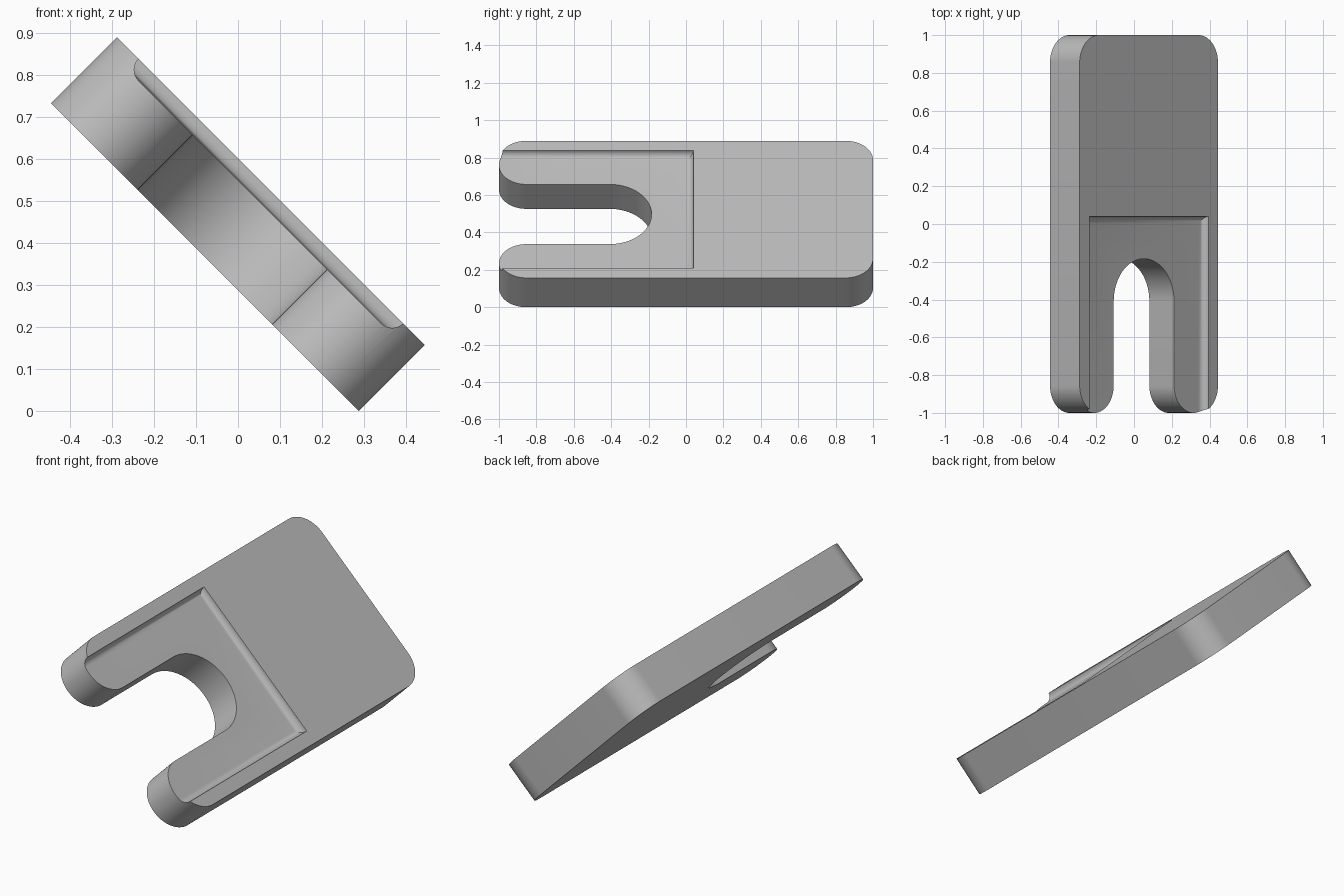
import bpy, bmesh
from math import pi, sin, cos, radians
from mathutils import Matrix

cube = bpy.data.objects.get("Cube")
if cube:
    bpy.data.objects.remove(cube, do_unlink=True)

HALF_W, HALF_L, HALF_T = 0.518, 1.0, 0.111
SLOT_R, SLOT_Y = 0.226, -0.41          # slot half width and arc centre
CORNER = (HALF_W - SLOT_R) / 2         # prong tips are fully rounded
RECESS_W, RECESS_Y, DEPTH = 0.445, 0.04, 0.037

grey = bpy.data.materials.new("plain grey")
grey.use_nodes = True
colour = (0.5, 0.5, 0.5, 1)
grey.diffuse_color = colour
grey.node_tree.nodes["Principled BSDF"].inputs["Base Color"].default_value = colour


def make_object(name, bm):
    bmesh.ops.recalc_face_normals(bm, faces=bm.faces)
    mesh = bpy.data.meshes.new(name)
    bm.to_mesh(mesh)
    bm.free()
    mesh.materials.append(grey)
    obj = bpy.data.objects.new(name, mesh)
    bpy.context.collection.objects.link(obj)
    return obj


def arc(cx, cy, r, start, end, steps):
    angles = [radians(start + (end - start) * i / steps) for i in range(steps + 1)]
    return [(cx + r * cos(a), cy + r * sin(a)) for a in angles]


# Half outline from the slot end round to the back, then mirrored
tip_x, tip_y = HALF_W - CORNER, CORNER - HALF_L
half = arc(0, SLOT_Y, SLOT_R, 90, 0, 20)
half += arc(tip_x, tip_y, CORNER, 180, 360, 32)
half += arc(tip_x, HALF_L - CORNER, CORNER, 0, 90, 16)
outline = half + [(-x, y) for x, y in reversed(half[1:])]

# Forked plate
bm = bmesh.new()
base = bm.faces.new([bm.verts.new((x, y, -HALF_T)) for x, y in outline])
top = bmesh.ops.extrude_face_region(bm, geom=[base])["geom"]
bmesh.ops.translate(bm, vec=(0, 0, 2 * HALF_T),
                    verts=[v for v in top if isinstance(v, bmesh.types.BMVert)])
plate = make_object("forked_plate", bm)

# Recess cutter with rounded lower edges, open at the front
bm = bmesh.new()
y0, y1 = -1.2, RECESS_Y
z0, z1 = HALF_T - DEPTH, HALF_T + 0.1
bmesh.ops.create_cube(bm, size=1, matrix=Matrix.Translation((0, (y0 + y1) / 2, (z0 + z1) / 2))
                      @ Matrix.Diagonal((2 * RECESS_W, y1 - y0, z1 - z0, 1)))
low = [e for e in bm.edges if all(v.co.z < HALF_T for v in e.verts)]
bmesh.ops.bevel(bm, geom=low, offset=DEPTH, segments=8, profile=0.5, affect='EDGES')
cutter = make_object("recess_cutter", bm)
cutter.hide_render = True

cut = plate.modifiers.new("recess", 'BOOLEAN')
cut.operation = 'DIFFERENCE'
cut.solver = 'EXACT'
cut.object = cutter

bpy.ops.object.select_all(action='DESELECT')
plate.select_set(True)
bpy.context.view_layer.objects.active = plate
bpy.ops.object.modifier_apply(modifier=cut.name)
bpy.data.objects.remove(cutter, do_unlink=True)
bpy.ops.object.shade_smooth_by_angle(angle=radians(30))

# Tilt sideways and rest on the ground
plate.rotation_euler = (0, pi / 4, 0)
plate.location.z = (HALF_W + HALF_T) * sin(pi / 4)
